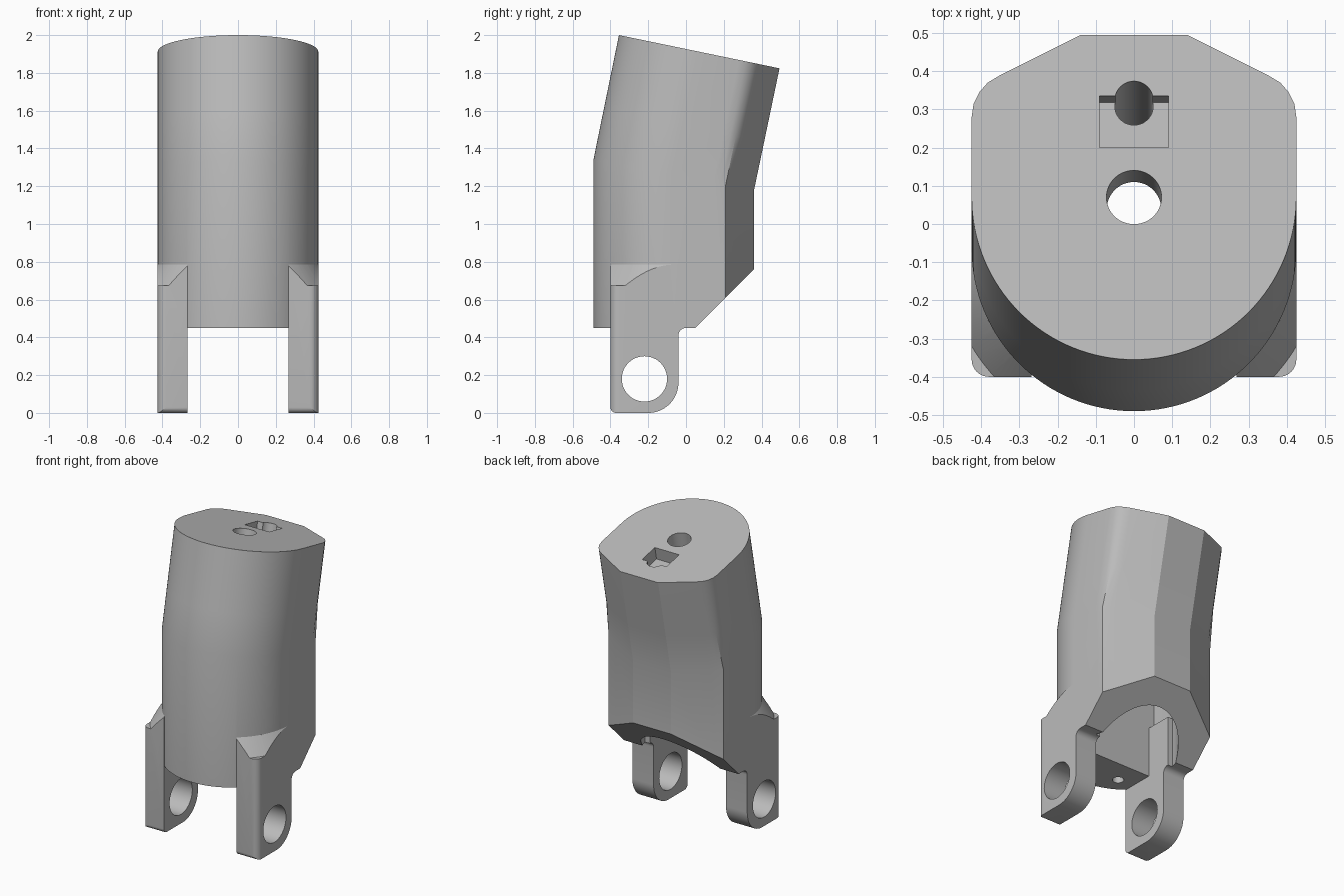
import bpy, bmesh, math
from mathutils import Matrix, Vector

if "Cube" in bpy.data.objects:
    bpy.data.objects.remove(bpy.data.objects["Cube"], do_unlink=True)

SLOPE = 0.207            # fall of the top face towards the back
TILT = math.atan(SLOPE)

grey = bpy.data.materials.new("plain grey")
grey.use_nodes = True
grey.diffuse_color = (0.5, 0.5, 0.5, 1)
grey.node_tree.nodes["Principled BSDF"].inputs["Base Color"].default_value = (0.5, 0.5, 0.5, 1)


def loft(name, rings):
    """Closed solid through rings of equal length."""
    bm = bmesh.new()
    loops = [[bm.verts.new(p) for p in ring] for ring in rings]
    n = len(loops[0])
    for a, b in zip(loops, loops[1:]):
        for i in range(n):
            j = (i + 1) % n
            bm.faces.new((a[i], a[j], b[j], b[i]))
    bm.faces.new(loops[0][::-1])
    bm.faces.new(loops[-1])
    bmesh.ops.recalc_face_normals(bm, faces=bm.faces)
    mesh = bpy.data.meshes.new(name)
    bm.to_mesh(mesh)
    bm.free()
    mesh.materials.append(grey)
    ob = bpy.data.objects.new(name, mesh)
    bpy.context.collection.objects.link(ob)
    return ob


def upright(name, outline, z0, z1):
    return loft(name, [[(x, y, z) for x, y in outline] for z in (z0, z1)])


def sideways(name, outline, x0, x1):
    return loft(name, [[(x, y, z) for y, z in outline] for x in (x0, x1)])


def arc(cx, cy, r, a0, a1, n=12):
    steps = [math.radians(a0 + (a1 - a0) * i / n) for i in range(n + 1)]
    return [(cx + r * math.cos(a), cy + r * math.sin(a)) for a in steps]


def circle(cx, cy, r, n=48):
    return arc(cx, cy, r, 0, 360, n)[:-1]


def combine(target, tool, how):
    """Boolean the tool into the target, then drop the tool."""
    mod = target.modifiers.new(how, "BOOLEAN")
    mod.operation, mod.object, mod.solver = how, tool, "EXACT"
    bpy.context.view_layer.objects.active = target
    bpy.ops.object.modifier_apply(modifier=mod.name)
    bpy.data.objects.remove(tool, do_unlink=True)


def from_top(name, outline, y, depth):
    """Cutter sunk square to the sloping top face at the given y."""
    ob = upright(name, outline, -depth, 0.1)
    place = Vector((0, y, 2 - SLOPE * (y + 0.355)))
    ob.data.transform(Matrix.Translation(place) @ Matrix.Rotation(-TILT, 4, "X"))
    return ob


# Body sections: round front, chamfered back, corners sharp below and round above
def section(corner):
    right = corner + [(0.14, 0.36)]
    left = [(-x, y) for x, y in right[::-1]]
    return arc(0, -0.065, 0.425, 180, 360, 64) + right + left


sharp = section([(0.425, 0.145), (0.425, 0.18), (0.425, 0.21), (0.39, 0.228), (0.35, 0.249)])
rounded = section([(0.425, 0.145), (0.42, 0.18), (0.405, 0.21), (0.383, 0.235), (0.35, 0.255)])


def bent_ring(outline, t):
    """Ring between the bend (t=0) and the sloping top (t=1)."""
    ring = []
    for x, y in outline:
        low = Vector((x, y, 1.34 - 0.19 * (y + 0.49)))
        high = Vector((x, y + 0.135, 2 - SLOPE * (y + 0.49)))
        ring.append(low.lerp(high, t))
    return ring


body = loft("bent_body", [[(x, y, 0.45) for x, y in sharp], bent_ring(sharp, 0),
                          bent_ring(rounded, 0.4), bent_ring(rounded, 1)])

# Sloping underside at the back
combine(body, sideways("underside_cut", [(0, 0.4), (0.6, 0.4), (0.6, 1.0)], -1, 1), "DIFFERENCE")

# Cavity open below, with a bore above it
pocket = arc(0, -0.065, 0.31, 0, 180, 40) + [(-0.31, -0.18), (0.31, -0.18)]
combine(body, upright("cavity_cut", pocket, 0.3, 1.0), "DIFFERENCE")
combine(body, upright("bore_cut", circle(0, 0.055, 0.11), 0.9, 1.75), "DIFFERENCE")
for side in (-1, 1):
    combine(body, upright("screw_cut", circle(side * 0.155, -0.335, 0.035, 24), 0.3, 0.65), "DIFFERENCE")

# Cable hole, screw hole and nut slot in the top
combine(body, from_top("cable_cut", circle(0, 0, 0.072), 0.07, 0.3), "DIFFERENCE")
combine(body, from_top("top_screw_cut", circle(0, 0, 0.05), 0.325, 0.6), "DIFFERENCE")
slot = [(-0.09, -0.069), (0.09, -0.069), (0.09, 0.069), (-0.09, 0.069)]
combine(body, from_top("nut_cut", slot, 0.268, 0.085), "DIFFERENCE")

# Hinge arms
arm_side = ([(-0.4, 0.79)] + arc(-0.37, 0.03, 0.03, 180, 270, 6)
            + arc(-0.2, 0.16, 0.16, 270, 360, 16)
            + arc(0, 0.41, 0.04, 180, 90, 6) + [(0, 0.79)])
for side in (-1, 1):
    arm = sideways("hinge_arm", arm_side, side * 0.268, side * 0.425)
    # rounded outer front edge
    plan = [(0.2, 0.1), (0.2, -0.4)] + arc(0.38, -0.355, 0.045, 270, 360, 8) + [(0.425, 0.1)]
    combine(arm, upright("edge_tool", [(side * x, y) for x, y in plan], -0.1, 0.9), "INTERSECT")
    # conical shoulder
    steps = [(0.9, -0.1), (0.9, 0.675), (0.496, 0.675), (0.425, 0.785)]
    cone = loft("shoulder_tool", [[(x, y, z) for x, y in circle(0, -0.065, r, 96)] for r, z in steps])
    combine(arm, cone, "INTERSECT")
    combine(arm, sideways("pin_cut", circle(-0.22, 0.18, 0.12), side * 0.2, side * 0.5), "DIFFERENCE")
    combine(body, arm, "UNION")

bpy.ops.object.select_all(action="DESELECT")
body.select_set(True)
bpy.context.view_layer.objects.active = body
bpy.ops.object.shade_smooth_by_angle(angle=math.radians(25))
